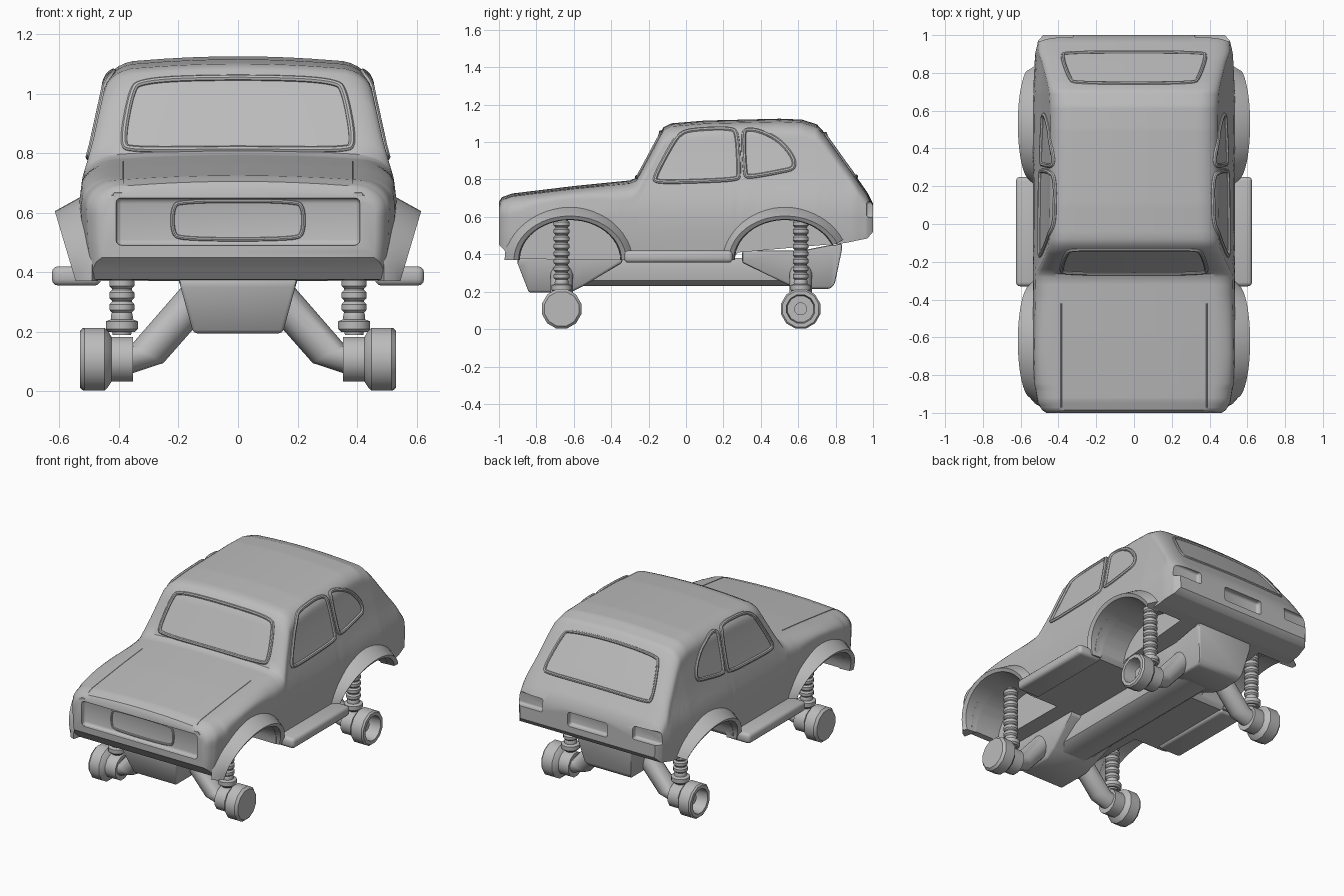
import bpy, bmesh, math
from mathutils import Vector, Matrix
from mathutils.bvhtree import BVHTree

if "Cube" in bpy.data.objects:
    bpy.data.objects.remove(bpy.data.objects["Cube"])

grey = bpy.data.materials.new("plain_grey")
grey.diffuse_color = (0.5, 0.5, 0.5, 1)
grey.use_nodes = True
grey.node_tree.nodes["Principled BSDF"].inputs["Base Color"].default_value = grey.diffuse_color


def lerp(table, t):
    if t <= table[0][0]:
        return table[0][1]
    for (a, u), (b, v) in zip(table, table[1:]):
        if t <= b:
            return u + (v - u) * (t - a) / (b - a)
    return table[-1][1]


def add(name, bm):
    bmesh.ops.remove_doubles(bm, verts=bm.verts, dist=1e-4)
    bmesh.ops.recalc_face_normals(bm, faces=bm.faces)
    me = bpy.data.meshes.new(name)
    bm.to_mesh(me)
    bm.free()
    ob = bpy.data.objects.new(name, me)
    bpy.context.collection.objects.link(ob)
    me.materials.append(grey)
    return ob


def loft(name, rings, closed=True, caps=True):
    bm = bmesh.new()
    rows = [[bm.verts.new(p) for p in r] for r in rings]
    n = len(rows[0])
    for a, b in zip(rows, rows[1:]):
        for i in range(n if closed else n - 1):
            j = (i + 1) % n
            bm.faces.new((a[i], a[j], b[j], b[i]))
    if caps:
        bm.faces.new(rows[0])
        bm.faces.new(rows[-1])
    return add(name, bm)


def lathe(name, profile, axis, loc, segs, flip=1):
    """Turn (distance, radius) pairs about the x or z axis."""
    rings = []
    for d, r in profile:
        ring = []
        for i in range(segs):
            a = 2 * math.pi * (i + 0.5) / segs
            c, s = max(r, 1e-5) * math.cos(a), max(r, 1e-5) * math.sin(a)
            p = (d * flip, c, s) if axis == "x" else (c, s, d)
            ring.append(Vector(p) + Vector(loc))
        rings.append(ring)
    return loft(name, rings, caps=profile[0][1] > 0)


def box(name, lo, hi, bevel, segs=3):
    bm = bmesh.new()
    bmesh.ops.create_cube(bm, size=1)
    for v in bm.verts:
        v.co = [(l + h) / 2 + c * (h - l) for l, h, c in zip(lo, hi, v.co)]
    bmesh.ops.bevel(bm, geom=bm.edges[:], offset=bevel, segments=segs, profile=0.5, affect="EDGES")
    return add(name, bm)


# ---- body shell: cross-sections lofted from nose to tail ----
TOP = [(-1, .68), (-.985, .705), (-.93, .725), (-.6, .765), (-.3, .795), (-.265, .81),
       (-.12, 1.08), (-.08, 1.1), (.1, 1.115), (.5, 1.125), (.62, 1.12), (.7, 1.095),
       (.75, 1.04), (.88, .86), (.97, .73), (1, .67)]
BASE = [(-1, .45), (-.97, .42), (-.93, .375), (-.3, .37), (.24, .37), (.28, .41),
        (.85, .46), (.97, .485), (1, .52)]
SIDE = [(.37, .515), (.5, .53), (.62, .535), (.7, .525), (.8, .495), (.95, .462), (1.12, .425)]
TAPER = [(-1, .87), (-.985, .91), (-.95, .95), (-.85, .985), (-.7, 1), (.7, 1), (.9, .98),
         (.97, .95), (1, .9)]
ARCHES = {"front": (-.62, 0), "rear": (.53, 22)}
ARCH_Y, ARCH_Z, ARCH_BASE = .27, .215, .37


def section(y):
    top, base, k = lerp(TOP, y), lerp(BASE, y), lerp(TAPER, y)
    low = base
    for cy, _ in ARCHES.values():
        q = 1 - ((y - cy) / ARCH_Y) ** 2
        if q > 0:
            low = max(low, ARCH_BASE + ARCH_Z * math.sqrt(q))
    rz = min(.09, (top - low) * .3)
    rx, crown = .12, .014
    zs = top - crown - rz
    half = [(0, base), (.3, base), (.3, low)]
    for i in range(9):
        z = low + (zs - low) * i / 8
        half.append((lerp(SIDE, z) * k, z))
    wx = half[-1][0]
    for i in range(1, 8):
        a = math.pi / 2 * i / 7
        half.append((wx - rx * (1 - math.cos(a)), zs + rz * math.sin(a)))
    xe = half[-1][0]
    half += [(xe * f, top - crown * f * f) for f in (.75, .5, .25, 0)]
    ring = half + [(-x, z) for x, z in half[-2:0:-1]]
    return [(x, y, z) for x, z in ring]


ys = {round(t[0], 4) for tab in (TOP, BASE, TAPER) for t in tab}
ys |= {round(-.96 + .04 * i, 4) for i in range(49)}
for cy, _ in ARCHES.values():
    ys |= {round(cy + ARCH_Y * math.cos(math.pi * i / 20), 4) for i in range(21)}
ys = sorted(ys)
ys = [y for i, y in enumerate(ys) if i == 0 or y - ys[i - 1] > .003]
body = loft("body_shell", [section(y) for y in ys])

# recesses for the grille, rear plate and tail lamps
cutters = [box("grille_cutter", (-.41, -1.1, .49), (.41, -.97, .65), .02),
           box("rear_plate_cutter", (-.14, .965, .56), (.14, 1.1, .65), .015)]
for s in (-1, 1):
    a, b = sorted((s * .32, s * .55))
    cutters.append(box("lamp_cutter", (a, .965, .6), (b, 1.1, .68), .012))
for c in cutters:
    m = body.modifiers.new("recess", "BOOLEAN")
    m.operation, m.object, m.solver = "DIFFERENCE", c, "EXACT"
deps = bpy.context.evaluated_depsgraph_get()
cut_mesh = bpy.data.meshes.new_from_object(body.evaluated_get(deps))
body.modifiers.clear()
body.data = cut_mesh
for c in cutters:
    bpy.data.objects.remove(c)
tree = BVHTree.FromPolygons([v.co for v in cut_mesh.vertices], [p.vertices for p in cut_mesh.polygons])


# ---- raised trims laid on the body surface ----
def trim(name, pts, view, radius, closed=True, smooth=3):
    for _ in range(smooth if closed else 0):
        nxt = pts[1:] + pts[:1]
        pts = [((1 - f) * a[0] + f * b[0], (1 - f) * a[1] + f * b[1])
               for a, b in zip(pts, nxt) for f in (.25, .75)]
    # extra points so long edges follow the surface
    dense = []
    for a, b in zip(pts, pts[1:] + (pts[:1] if closed else pts[-1:])):
        n = max(1, int(math.dist(a, b) / .04))
        dense += [(a[0] + (b[0] - a[0]) * i / n, a[1] + (b[1] - a[1]) * i / n) for i in range(n)]
    hits = []
    for u, v in dense:
        o, d = {"right": ((2, u, v), (-1, 0, 0)), "left": ((-2, u, v), (1, 0, 0)),
                "front": ((u, -2, v), (0, 1, 0)), "back": ((u, 2, v), (0, -1, 0)),
                "top": ((u, v, 2), (0, 0, -1))}[view]
        h = tree.ray_cast(Vector(o), Vector(d))[0]
        if h:
            hits.append(h)
    cu = bpy.data.curves.new(name, "CURVE")
    cu.dimensions, cu.bevel_depth, cu.bevel_resolution = "3D", radius, 2
    sp = cu.splines.new("POLY")
    sp.points.add(len(hits) - 1)
    for p, h in zip(sp.points, hits):
        p.co = (*h, 1)
    sp.use_cyclic_u = closed
    cu.materials.append(grey)
    ob = bpy.data.objects.new(name, cu)
    bpy.context.collection.objects.link(ob)


def rect(x, z0, z1, c=.025):
    return [(-x + c, z0), (x - c, z0), (x, z0 + c), (x, z1 - c), (x - c, z1), (-x + c, z1),
            (-x, z1 - c), (-x, z0 + c)]


DOOR = [(-.16, .785), (.06, .79), (.27, .8), (.285, .82), (.275, 1.04), (.25, 1.075), (.05, 1.068),
        (-.03, 1.05), (-.08, .98), (-.17, .81)]
QUARTER = [(.33, .81), (.52, .845), (.58, .86), (.575, .92), (.5, 1.01), (.4, 1.06), (.32, 1.07),
           (.305, 1.04), (.315, .83)]
for side in ("right", "left"):
    trim("door_window_frame", DOOR, side, .012)
    trim("quarter_window_frame", QUARTER, side, .012)
trim("windscreen_frame", [(-.36, .81), (0, .815), (.36, .81), (.39, .83), (.36, 1.0), (.33, 1.045),
                          (0, 1.055), (-.33, 1.045), (-.36, 1.0), (-.39, .83)], "front", .011)
trim("rear_window_frame", [(-.36, .74), (.36, .74), (.37, .76), (.335, .89), (.31, .91),
                           (-.31, .91), (-.335, .89), (-.37, .76)][::-1] and
     [(-.31, .745), (.31, .745), (.34, .765), (.385, .89), (.36, .91), (-.36, .91),
      (-.385, .89), (-.34, .765)], "top", .01)
trim("number_plate_frame", rect(.22, .51, .64), "front", .007)
for s in (-1, 1):
    trim("bonnet_seam", [(s * .385, -.97), (s * .385, -.42)], "top", .003, closed=False)

# grille surround sitting flush with the nose
for n, (x, z0, z1) in enumerate([(.42, .48, .66)]):
    bars = [((-x, z0 - .008), (x, z0 + .012)), ((-x, z1 - .012), (x, z1 + .008)),
            ((-x - .008, z0), (-x + .012, z1)), ((x - .012, z0), (x + .008, z1))]
    for (a, b), (c, d) in bars:
        box("grille_surround", (a, -1, b), (c, -.96, d), .006, 2)

# ---- wheel arch flares, side steps, running gear ----
for s in (-1, 1):
    for where, (cy, start) in ARCHES.items():
        rings = []
        for i in range(25):
            t = math.radians(start + (180 - start) * i / 24)
            c, sn = math.cos(t), math.sin(t)
            out = .545 + .07 * sn
            prof = [(.35, .295, .49), (.33, .285, .525), (.3, .235, out), (.275, .216, out - .012),
                    (.268, .213, .47)]
            rings.append([(s * x, cy + ry * c, ARCH_BASE + rz * sn) for ry, rz, x in prof])
        loft(where + "_arch_flare", rings)
    a, b = sorted((s * .46, s * .625))
    box("side_step", (a, -.33, .355), (b, .25, .42), .022)

    # springs, arms and hubs
    for where, y in (("front", -.665), ("rear", .613)):
        spring = [(.19, 0), (.19, .032), (.25, .038), (.26, .036)]
        for i in range(8):
            z = .265 + i * .04
            spring += [(z, .034), (z + .009, .043), (z + .027, .043), (z + .036, .034)]
        spring += [(.59, .046), (.59, 0)]
        lathe(where + "_spring", spring, "z", (s * .39, y, 0), 16)
        lathe(where + "_spring_seat", [(.2, 0), (.2, .045), (.21, .055), (.235, .055), (.245, .03), (.245, 0)],
              "z", (s * .39, y, 0), 16)
        rings = []
        for x, z, nx, nz in ((.13, .325, .66, .75), (.305, .125, .87, .48), (.4, .108, 0, 1)):
            n = Vector((nx, 0, nz)).normalized()
            rings.append([Vector((x, y, z)) + .062 * (n * math.cos(a) + Vector((0, 1, 0)) * math.sin(a))
                          for a in [math.pi * k / 7 for k in range(14)]])
        loft(where + "_arm", [[(s * p.x, p.y, p.z) for p in r] for r in rings])
        hub = [(.352, 0), (.352, .078), (.425, .078), (.435, .095), (.448, .109)]
        if where == "front":
            hub += [(.515, .109), (.53, .095), (.53, 0)]
        else:
            hub += [(.52, .109), (.53, .1), (.53, .078), (.45, .072), (.45, .035), (.48, .035), (.48, 0)]
        lathe(where + "_hub", hub, "x", (0, y, .108), 12, s)


# ---- underbody: two tapered housings joined by a tunnel ----
def housing(name, stations):
    rings = []
    for y, zb, zt in stations:
        w = .2 - .05 * min(1, max(0, (.37 - zb) / .17))
        rings.append([(-w, y, zb), (w, y, zb), (.2, y, zt), (-.2, y, zt)])
    ob = loft(name, rings)
    m = ob.modifiers.new("soft_edges", "BEVEL")
    m.width, m.segments, m.limit_method = .012, 2, "ANGLE"


housing("front_housing", [(-.9, .35, .38), (-.84, .195, .38), (-.62, .195, .38), (-.55, .23, .38),
                          (-.34, .355, .38)])
housing("rear_housing", [(.3, .355, .42), (.55, .235, .42), (.62, .215, .42), (.77, .215, .45),
                         (.795, .24, .45), (.835, .43, .46)])
loft("tunnel", [[(x, y, z) for x, z in ((-.08, .23), (.08, .23), (.12, .26), (.13, .33), (.12, .38),
                                        (-.12, .38), (-.13, .33), (-.12, .26))] for y in (-.56, .58)])

# bake modifiers and curves, then shade
bpy.ops.object.select_all(action="SELECT")
bpy.context.view_layer.objects.active = body
bpy.ops.object.convert(target="MESH")
bpy.ops.object.shade_smooth_by_angle(angle=math.radians(38))
